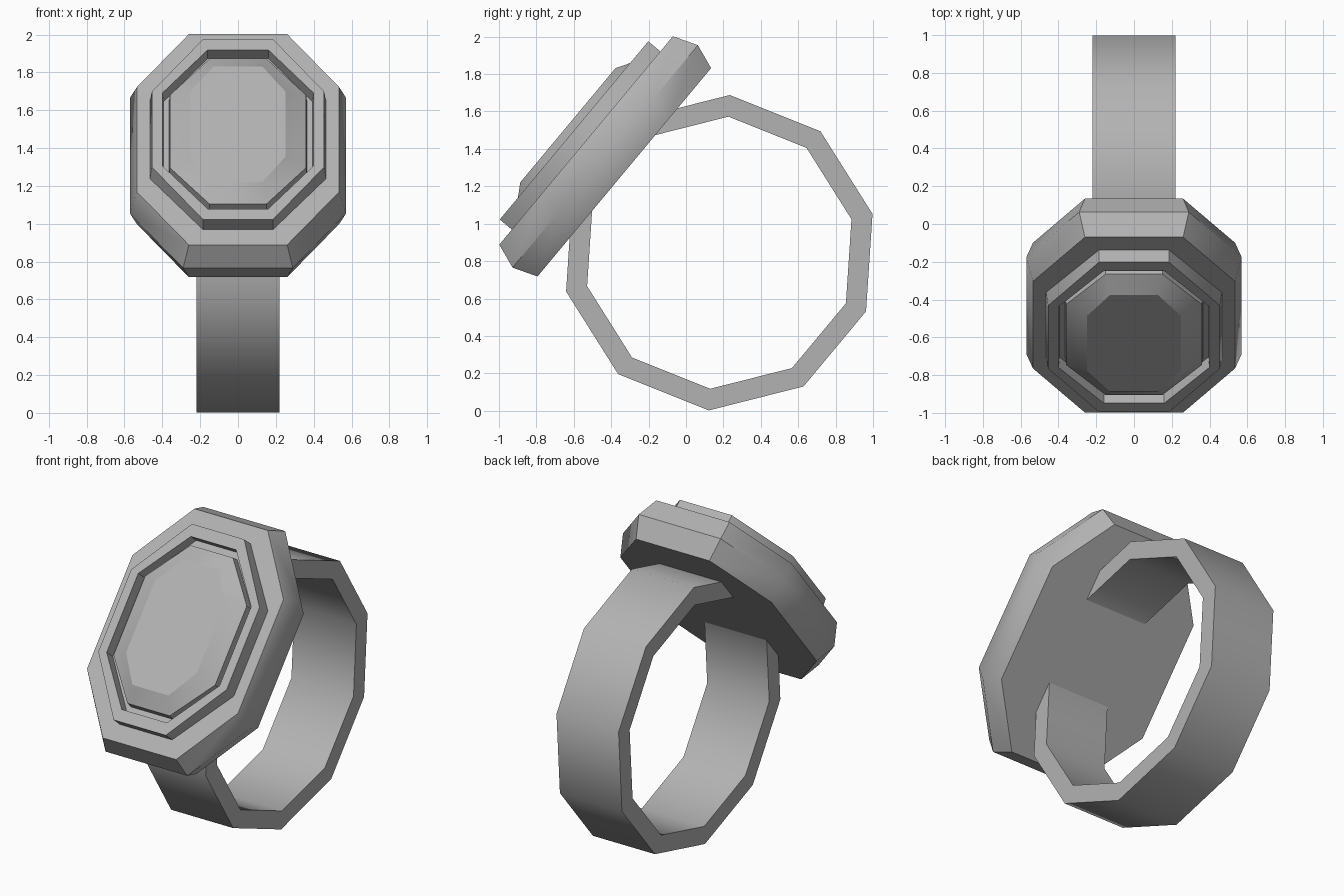
import bpy, bmesh, math
from mathutils import Matrix, Vector

cube = bpy.data.objects.get("Cube")
if cube:
    bpy.data.objects.remove(cube, do_unlink=True)

# One plain grey metal
grey = bpy.data.materials.new("grey_metal")
grey.use_nodes = True
colour = (0.45, 0.45, 0.45, 1)
grey.diffuse_color = colour
grey.node_tree.nodes["Principled BSDF"].inputs["Base Color"].default_value = colour


def add_part(name, bm, crisp_faces=()):
    """Turn a bmesh into a smooth object, keeping strong corners and chosen faces crisp."""
    bmesh.ops.recalc_face_normals(bm, faces=bm.faces)
    bm.faces.index_update()
    crisp = [f.index for f in crisp_faces]
    mesh = bpy.data.meshes.new(name)
    bm.to_mesh(mesh)
    bm.free()
    mesh.materials.append(grey)
    mesh.shade_smooth()
    mesh.set_sharp_from_angle(angle=math.radians(38))
    for i in crisp:
        for key in mesh.polygons[i].loop_indices:
            mesh.edges[mesh.loops[key].edge_index].use_edge_sharp = True
    obj = bpy.data.objects.new(name, mesh)
    bpy.context.collection.objects.link(obj)
    return obj


def octagon(width, length, end, side):
    """Long octagon: half width, half length, half end edge, half side edge."""
    quarter = [(width, side), (end, length)]
    half = quarter + [(-x, y) for x, y in reversed(quarter)]
    return half + [(-x, -y) for x, y in half]


def loft(bm, rings):
    """Skin a list of vertex rings; returns the rings as bmesh vertices."""
    rows = [[bm.verts.new(p) for p in ring] for ring in rings]
    for low, high in zip(rows, rows[1:]):
        n = len(low)
        for i in range(n):
            j = (i + 1) % n
            bm.faces.new((low[i], low[j], high[j], high[i]))
    return rows


def stepped_octagon(name, levels):
    """Stack octagons at given heights, cap both ends and tilt onto the band."""
    bm = bmesh.new()
    rows = loft(bm, [[(x, y, z) for x, y in octagon(*dims)] for z, *dims in levels])
    caps = [bm.faces.new(rows[0]), bm.faces.new(rows[-1])]
    tilt = Matrix.Translation(Vector((0, -0.432, 1.36))) @ Matrix.Rotation(math.radians(50.2), 4, "X")
    bm.transform(tilt)
    return add_part(name, bm, caps)


# Ten-sided finger band
band = bmesh.new()
rings = []
for radius, x in ((0.845, -0.22), (0.845, 0.22), (0.729, 0.22), (0.729, -0.22)):
    angles = [math.radians(14.2 + 36 * i) for i in range(10)]
    rings.append([(x, 0.178 + radius * math.cos(a), 0.845 + radius * math.sin(a)) for a in angles])
loft(band, rings + rings[:1])
bmesh.ops.remove_doubles(band, verts=band.verts, dist=0.0001)
add_part("finger_band", band)

# Bevelled setting with a raised collar and a recess: height, width, length, end, side
stepped_octagon("setting", [
    (-0.133, 0.535, 0.725, 0.26, 0.36),
    (0.0, 0.57, 0.774, 0.29, 0.40),
    (0.133, 0.535, 0.725, 0.26, 0.36),
    (0.133, 0.465, 0.62, 0.185, 0.27),
    (0.217, 0.455, 0.62, 0.185, 0.26),
    (0.217, 0.40, 0.547, 0.16, 0.25),
    (0.145, 0.395, 0.547, 0.16, 0.25),
])

# Faceted stone with a flat table
stepped_octagon("stone", [
    (0.14, 0.365, 0.505, 0.15, 0.25),
    (0.20, 0.36, 0.50, 0.15, 0.25),
    (0.228, 0.305, 0.45, 0.14, 0.24),
    (0.26, 0.25, 0.398, 0.128, 0.225),
])
